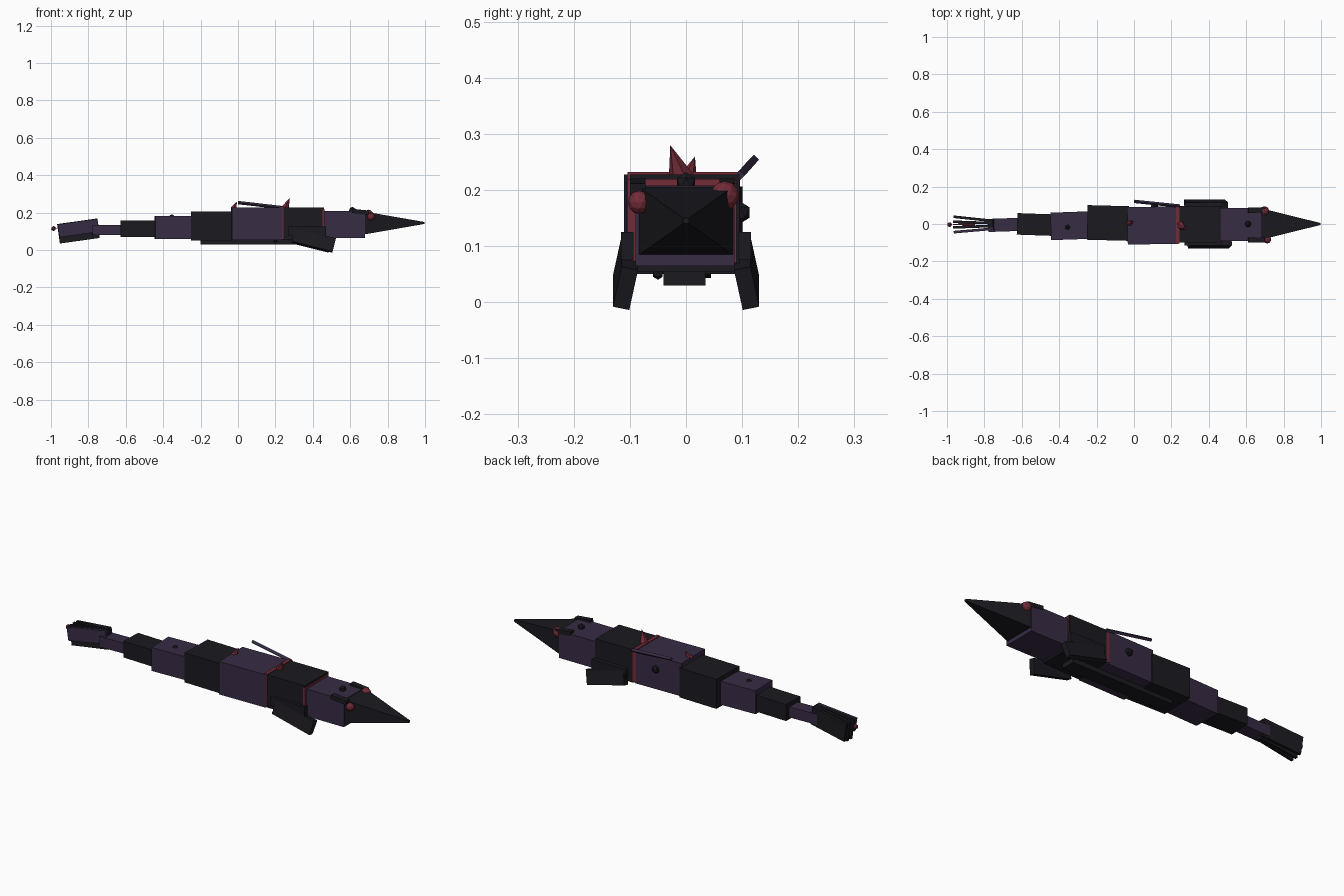
import bpy, bmesh, math
from mathutils import Vector, Matrix, Euler

if "Cube" in bpy.data.objects:
    bpy.data.objects.remove(bpy.data.objects["Cube"])


def material(name, rgb):
    m = bpy.data.materials.new(name)
    m.diffuse_color = (*rgb, 1)
    m.use_nodes = True
    m.node_tree.nodes["Principled BSDF"].inputs["Base Color"].default_value = m.diffuse_color
    return m


PURPLE = material("dark_purple", (0.04, 0.025, 0.06))
DARK = material("near_black", (0.011, 0.010, 0.014))
RED = material("deep_red", (0.17, 0.025, 0.04))


def finish(name, bm, mat):
    bmesh.ops.recalc_face_normals(bm, faces=bm.faces)
    me = bpy.data.meshes.new(name)
    bm.to_mesh(me)
    bm.free()
    me.materials.append(mat)
    ob = bpy.data.objects.new(name, me)
    bpy.context.collection.objects.link(ob)
    return ob


def box(name, centre, size, mat, rot=(0, 0, 0)):
    bm = bmesh.new()
    m = (Matrix.Translation(centre)
         @ Euler([math.radians(a) for a in rot]).to_matrix().to_4x4()
         @ Matrix.Diagonal((*size, 1)))
    bmesh.ops.create_cube(bm, size=1, matrix=m)
    return finish(name, bm, mat)


def span(name, x, y, z, mat, yaw=0):
    c = [(a + b) / 2 for a, b in (x, y, z)]
    return box(name, c, [b - a for a, b in (x, y, z)], mat, (0, 0, yaw))


def ball(name, centre, r, mat, sub=1):
    bm = bmesh.new()
    bmesh.ops.create_icosphere(bm, subdivisions=sub, radius=r,
                               matrix=Matrix.Translation(centre))
    return finish(name, bm, mat)


def spike(name, base, tip, r, mat, sides=6, r2=0):
    a, b = Vector(base), Vector(tip)
    bm = bmesh.new()
    m = (Matrix.Translation((a + b) / 2)
         @ (b - a).to_track_quat('Z', 'Y').to_matrix().to_4x4())
    bmesh.ops.create_cone(bm, cap_ends=True, segments=sides, radius1=r,
                          radius2=r2, depth=(b - a).length, matrix=m)
    return finish(name, bm, mat)


# Body segments from head to tail, alternating colours
segments = [
    ("head", (0.45, 0.68), (-0.09, 0.086), (0.065, 0.208), PURPLE, 0),
    ("shoulder_segment", (0.24, 0.46), (-0.10, 0.095), (0.055, 0.228), DARK, 0),
    ("chest_segment", (-0.035, 0.235), (-0.108, 0.092), (0.055, 0.228), PURPLE, 1),
    ("belly_segment", (-0.25, -0.03), (-0.087, 0.098), (0.05, 0.206), DARK, -1.5),
    ("hip_segment", (-0.445, -0.245), (-0.083, 0.064), (0.06, 0.183), PURPLE, 2),
    ("tail_segment_1", (-0.625, -0.44), (-0.06, 0.055), (0.07, 0.157), DARK, -2),
    ("tail_segment_2", (-0.78, -0.62), (-0.04, 0.03), (0.08, 0.135), PURPLE, 2),
]
for s in segments:
    span(*s)

# Red joints showing between the segments
span("front_joint", (0.452, 0.463), (-0.104, 0.09), (0.07, 0.22), RED)
span("rear_joint", (0.225, 0.243), (-0.104, 0.096), (0.062, 0.232), RED)

# Pointed snout on a rectangular base
bm = bmesh.new()
rings = []
for x, w, h in ((0.67, 0.086, 0.062), (0.998, 0.005, 0.005)):
    rings.append([bm.verts.new((x, w * sy, 0.145 + h * sz))
                  for sy, sz in ((-1, -1), (1, -1), (1, 1), (-1, 1))])
for i in range(4):
    j = (i + 1) % 4
    bm.faces.new((rings[0][i], rings[0][j], rings[1][j], rings[1][i]))
for r in rings:
    bm.faces.new(r)
finish("snout", bm, DARK)

# Eyes and brow plates
ball("eye_front", (0.712, -0.083, 0.178), 0.021, RED, 2)
ball("eye_back", (0.697, 0.069, 0.19), 0.026, RED, 2)
for side, y in (("front", -0.086), ("back", 0.074)):
    box("brow_" + side, (0.655, y, 0.205), (0.09, 0.028, 0.022), DARK, (0, 6, 0))

# Rounded studs
ball("head_stud", (0.61, 0.0, 0.213), 0.019, DARK)
ball("hip_stud", (-0.355, -0.017, 0.176), 0.016, DARK)
ball("side_stud", (0.11, 0.095, 0.16), 0.021, DARK)
ball("belly_stud", (0.2, -0.05, 0.05), 0.01, DARK)

# Back spikes
spike("back_spike_1", (0.25, -0.008, 0.22), (0.277, -0.028, 0.28), 0.024, RED)
spike("back_spike_2", (-0.025, 0.003, 0.22), (-0.005, 0.016, 0.26), 0.017, RED)

# Thin angled plate on the back edge
spike("back_blade", (0.245, 0.096, 0.226), (0.0, 0.121, 0.254), 0.009, PURPLE, 4, 0.009)

# Keel under the belly
span("keel", (-0.2, 0.39), (-0.04, 0.035), (0.03, 0.06), DARK)

# Side fins hanging at the shoulders
for side, s, x in (("front", -1, 0.405), ("back", 1, 0.385)):
    box("side_fin_" + side, (x, s * 0.108, 0.052), (0.225, 0.03, 0.075), DARK,
        (s * 12, 14, 0))
    box("fin_root_" + side, (0.37, s * 0.105, 0.10), (0.2, 0.022, 0.05), DARK)

# Tail blades fanned out behind the tail
for i, (y, yaw, z, h, mat) in enumerate((
        (-0.034, 5, 0.118, 0.07, PURPLE), (-0.014, 2, 0.102, 0.105, DARK),
        (0.008, -2, 0.102, 0.105, DARK), (0.027, -6, 0.105, 0.095, DARK))):
    box(f"tail_blade_{i + 1}", (-0.853, y, z), (0.215, 0.014, h), mat, (0, -8, yaw))

# Red tail tip
spike("tail_tip_rod", (-0.85, 0, 0.122), (-0.985, -0.003, 0.115), 0.012, RED)
ball("tail_tip", (-0.986, -0.003, 0.115), 0.014, RED)
